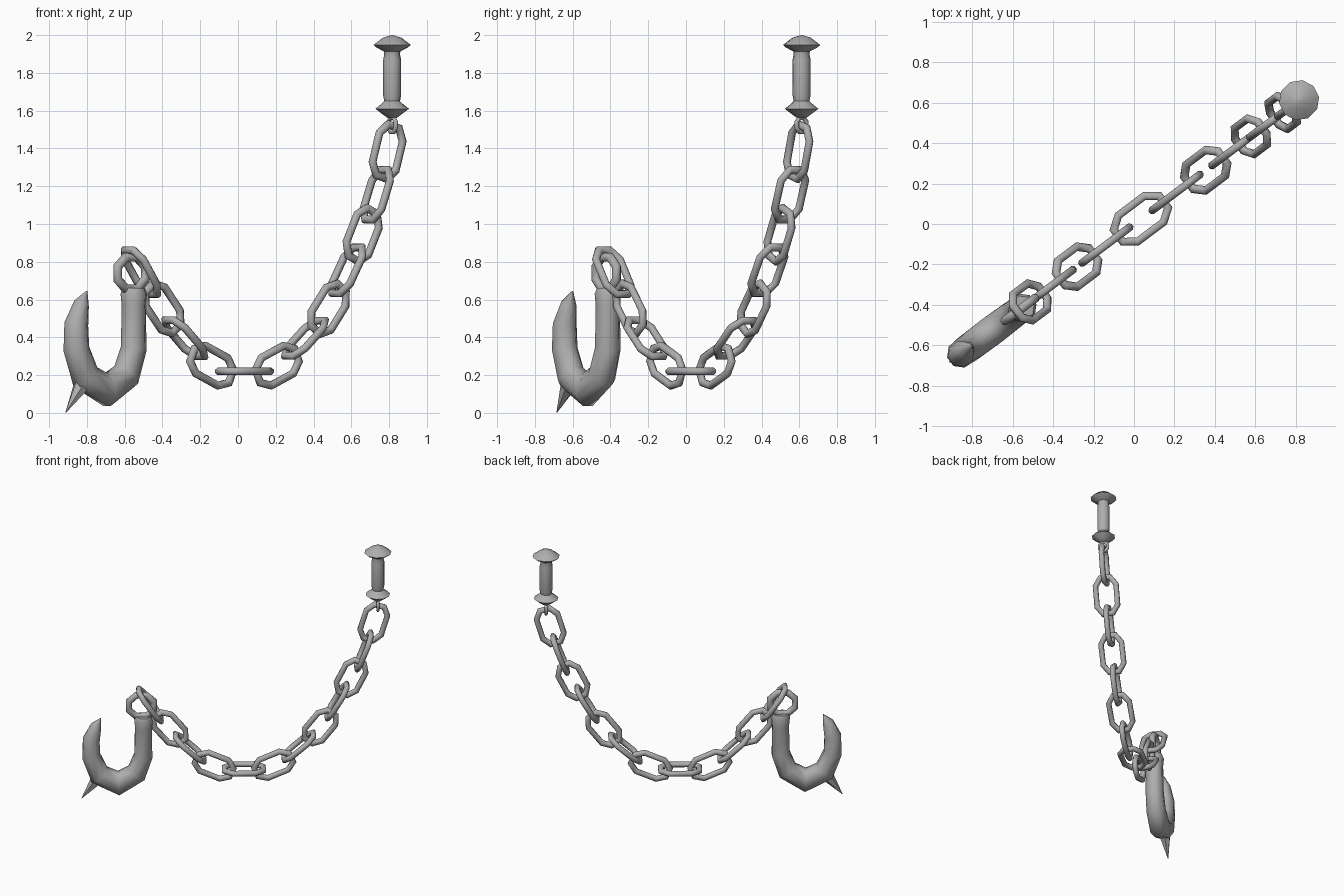
import bpy, bmesh
from math import cos, sin, pi, radians
from mathutils import Vector

cube = bpy.data.objects.get("Cube")
if cube:
    bpy.data.objects.remove(cube)

# The whole chain hangs in one vertical plane
ALONG = Vector((0.8, 0.6, 0))
UP = Vector((0, 0, 1))
ACROSS = UP.cross(ALONG)

steel = bpy.data.materials.new("grey steel")
steel.use_nodes = True
steel.diffuse_color = (0.42, 0.42, 0.42, 1)
steel.node_tree.nodes["Principled BSDF"].inputs["Base Color"].default_value = (0.42, 0.42, 0.42, 1)


def at(s, z):
    return ALONG * s + UP * z


def finish(name, bm, angle=47):
    bmesh.ops.recalc_face_normals(bm, faces=bm.faces)
    mesh = bpy.data.meshes.new(name)
    bm.to_mesh(mesh)
    bm.free()
    mesh.materials.append(steel)
    obj = bpy.data.objects.new(name, mesh)
    bpy.context.collection.objects.link(obj)
    bpy.ops.object.select_all(action="DESELECT")
    obj.select_set(True)
    bpy.context.view_layer.objects.active = obj
    bpy.ops.object.shade_smooth_by_angle(angle=radians(angle))
    return obj


def skin(bm, rings, closed):
    n = len(rings[0])
    pairs = list(zip(rings, rings[1:]))
    if closed:
        pairs.append((rings[-1], rings[0]))
    else:
        bm.faces.new(rings[0])
        bm.faces.new(rings[-1])
    for a, b in pairs:
        for i in range(n):
            j = (i + 1) % n
            bm.faces.new((a[i], a[j], b[j], b[i]))


def sweep(name, path, radii, origin, u, v, sides=8, closed=False):
    """Mitred tube along a flat path in the plane of u and v."""
    bm = bmesh.new()
    side = u.cross(v)
    pts = [Vector(p) for p in path]
    n = len(pts)
    rings = []
    for i, p in enumerate(pts):
        before = pts[i - 1] if i or closed else None
        after = pts[(i + 1) % n] if i < n - 1 or closed else None
        d1 = (p - before).normalized() if before else (after - p).normalized()
        d2 = (after - p).normalized() if after else d1
        t = (d1 + d2).normalized()
        stretch = 1 / max(t.dot(d1), 0.5)
        out = u * -t.y + v * t.x
        centre = origin + u * p.x + v * p.y
        ring = []
        for k in range(sides):
            a = 2 * pi * (k + 0.5) / sides
            ring.append(bm.verts.new(centre + radii[i] * (out * cos(a) * stretch + side * sin(a))))
        rings.append(ring)
    skin(bm, rings, closed)
    return finish(name, bm)


def lathe(name, profile, origin, axis=UP, sides=10):
    """Turned solid from (radius, distance along axis) pairs."""
    bm = bmesh.new()
    x = axis.orthogonal().normalized()
    y = axis.cross(x)
    rings = []
    for r, h in profile:
        rings.append([bm.verts.new(origin + axis * h + r * (x * cos(2 * pi * k / sides) + y * sin(2 * pi * k / sides)))
                      for k in range(sides)])
    skin(bm, rings, False)
    return finish(name, bm)


# Handle with a domed cap and a lower flange
lathe("handle", [(0.004, 2.0), (0.05, 1.986), (0.1, 1.948), (0.085, 1.935), (0.045, 1.914),
                 (0.042, 1.9), (0.048, 1.87), (0.048, 1.68), (0.042, 1.65), (0.055, 1.638),
                 (0.09, 1.61), (0.05, 1.58), (0.025, 1.562)], at(1.02, 0))

# Small eye below the handle
circle = [(cos(i * pi / 4 + pi / 8), sin(i * pi / 4 + pi / 8)) for i in range(8)]
sweep("handle_eye", [(0.035 * a, 0.04 * b) for a, b in circle], [0.012] * 8,
      at(1.02, 1.525), ACROSS, UP, closed=True)

# Chain links, alternately in the plane and turned across it
centres = [(0.99, 1.383), (0.918, 1.155), (0.825, 0.943), (0.722, 0.755), (0.599, 0.551),
           (0.443, 0.395), (0.26, 0.25), (0.043, 0.22), (-0.174, 0.25), (-0.352, 0.395),
           (-0.497, 0.553), (-0.642, 0.745)]
outline = [(0.14, -0.037), (0.14, 0.037), (0.08, 0.08), (-0.08, 0.08),
           (-0.14, 0.037), (-0.14, -0.037), (-0.08, -0.08), (0.08, -0.08)]
chain = [(1.03, 1.53)] + centres + [(-0.72, 0.88)]
for i, (s, z) in enumerate(centres):
    (s0, z0), (s1, z1) = chain[i], chain[i + 2]
    run = at(s1 - s0, z1 - z0).normalized()
    other = ACROSS if i % 2 else ACROSS.cross(run)
    sweep(f"chain_link_{i + 1}", outline, [0.021] * 8, at(s, z), run, other, closed=True)

# Ring on top of the hook
sweep("hook_ring", [(0.098 * a, 0.09 * b) for a, b in circle], [0.024] * 8,
      at(-0.705, 0.74), ALONG, UP, closed=True)

# Hook: shank, bend and tapering point as (along, height, radius)
hook = [(-0.69, 0.66, 0.06), (-0.69, 0.63, 0.072), (-0.69, 0.57, 0.066), (-0.69, 0.34, 0.07),
        (-0.74, 0.2, 0.075), (-0.87, 0.12, 0.08), (-1.01, 0.19, 0.077), (-1.07, 0.34, 0.07),
        (-1.07, 0.47, 0.065), (-1.035, 0.58, 0.042), (-1.0, 0.645, 0.003)]
sweep("hook", [(s, z) for s, z, r in hook], [r for s, z, r in hook], at(0, 0), ALONG, UP)

# Barb on the outside of the bend
base, tip = at(-1.01, 0.18), at(-1.14, 0.002)
lathe("hook_barb", [(0.055, 0), (0.002, (tip - base).length)], base, (tip - base).normalized(), 6)
